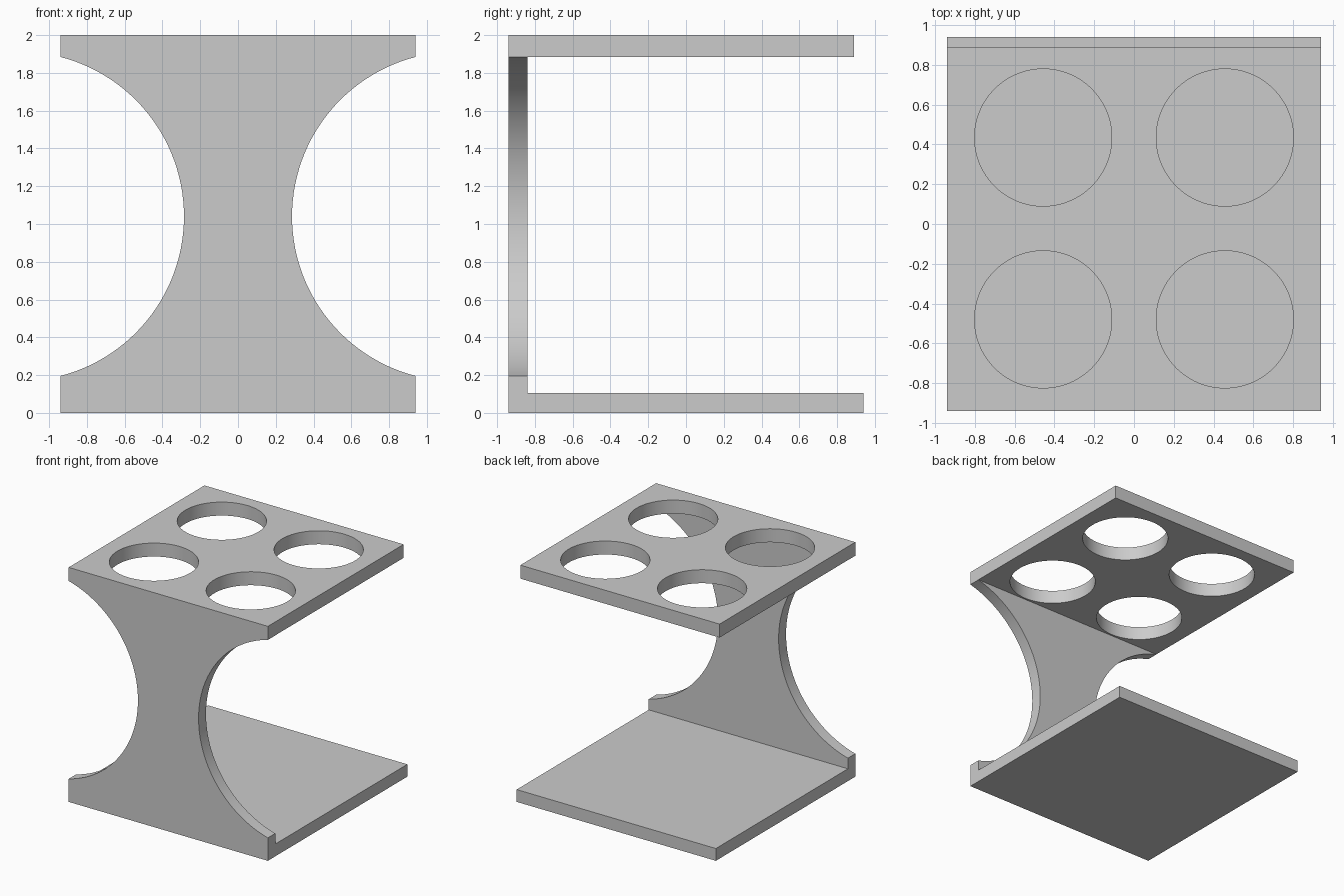
import bpy, bmesh, math
from mathutils import Matrix

if "Cube" in bpy.data.objects:
    bpy.data.objects.remove(bpy.data.objects["Cube"], do_unlink=True)

HALF = 0.94          # half width and half depth
BASE_TOP = 0.105
SHELF_LOW = 1.885
WALL_BACK = -0.84

grey = bpy.data.materials.new("plain grey")
grey.use_nodes = True
colour = (0.6, 0.6, 0.6, 1)
grey.diffuse_color = colour
grey.node_tree.nodes["Principled BSDF"].inputs["Base Color"].default_value = colour


def add_object(name, bm):
    bmesh.ops.recalc_face_normals(bm, faces=bm.faces)
    mesh = bpy.data.meshes.new(name)
    bm.to_mesh(mesh)
    bm.free()
    mesh.materials.append(grey)
    obj = bpy.data.objects.new(name, mesh)
    bpy.context.collection.objects.link(obj)
    return obj


def add_cutter(name, centre, radius, depth, rotation=Matrix()):
    bm = bmesh.new()
    bmesh.ops.create_cone(bm, cap_ends=True, segments=128, radius1=radius,
                          radius2=radius, depth=depth,
                          matrix=Matrix.Translation(centre) @ rotation)
    obj = add_object(name, bm)
    obj.hide_render = True
    return obj


# Body: base, front wall and shelf as one C-shaped side profile
profile = [(-HALF, 0), (HALF, 0), (HALF, BASE_TOP), (WALL_BACK, BASE_TOP),
           (WALL_BACK, SHELF_LOW), (0.89, SHELF_LOW), (0.89, 2), (-HALF, 2)]
bm = bmesh.new()
side = bm.faces.new([bm.verts.new((-HALF, y, z)) for y, z in profile])
extruded = bmesh.ops.extrude_face_region(bm, geom=[side])["geom"]
bmesh.ops.translate(bm, vec=(2 * HALF, 0, 0),
                    verts=[v for v in extruded if isinstance(v, bmesh.types.BMVert)])
holder = add_object("holder_stand", bm)

# Cutters: round bites from the wall sides, and four holes in the shelf
turn = Matrix.Rotation(math.pi / 2, 4, "X")
cutters = []
for sx in (-1, 1):
    cutters.append(add_cutter("waist_cutter", (sx * 1.158, -0.89, 1.04), 0.872, 0.3, turn))
    for y in (0.435, -0.48):
        cutters.append(add_cutter("hole_cutter", (sx * 0.457, y, 1.95), 0.345, 0.4))

for cutter in cutters:
    mod = holder.modifiers.new(cutter.name, "BOOLEAN")
    mod.operation = "DIFFERENCE"
    mod.solver = "EXACT"
    mod.object = cutter

# Bake the cuts, then drop the cutters
bpy.context.view_layer.update()
depsgraph = bpy.context.evaluated_depsgraph_get()
baked = bpy.data.meshes.new_from_object(holder.evaluated_get(depsgraph))
holder.modifiers.clear()
holder.data = baked
for cutter in cutters:
    bpy.data.objects.remove(cutter, do_unlink=True)

# Smooth the round cuts, keep the corners sharp
bpy.ops.object.select_all(action="DESELECT")
holder.select_set(True)
bpy.context.view_layer.objects.active = holder
bpy.ops.object.shade_smooth_by_angle(angle=math.radians(30))
